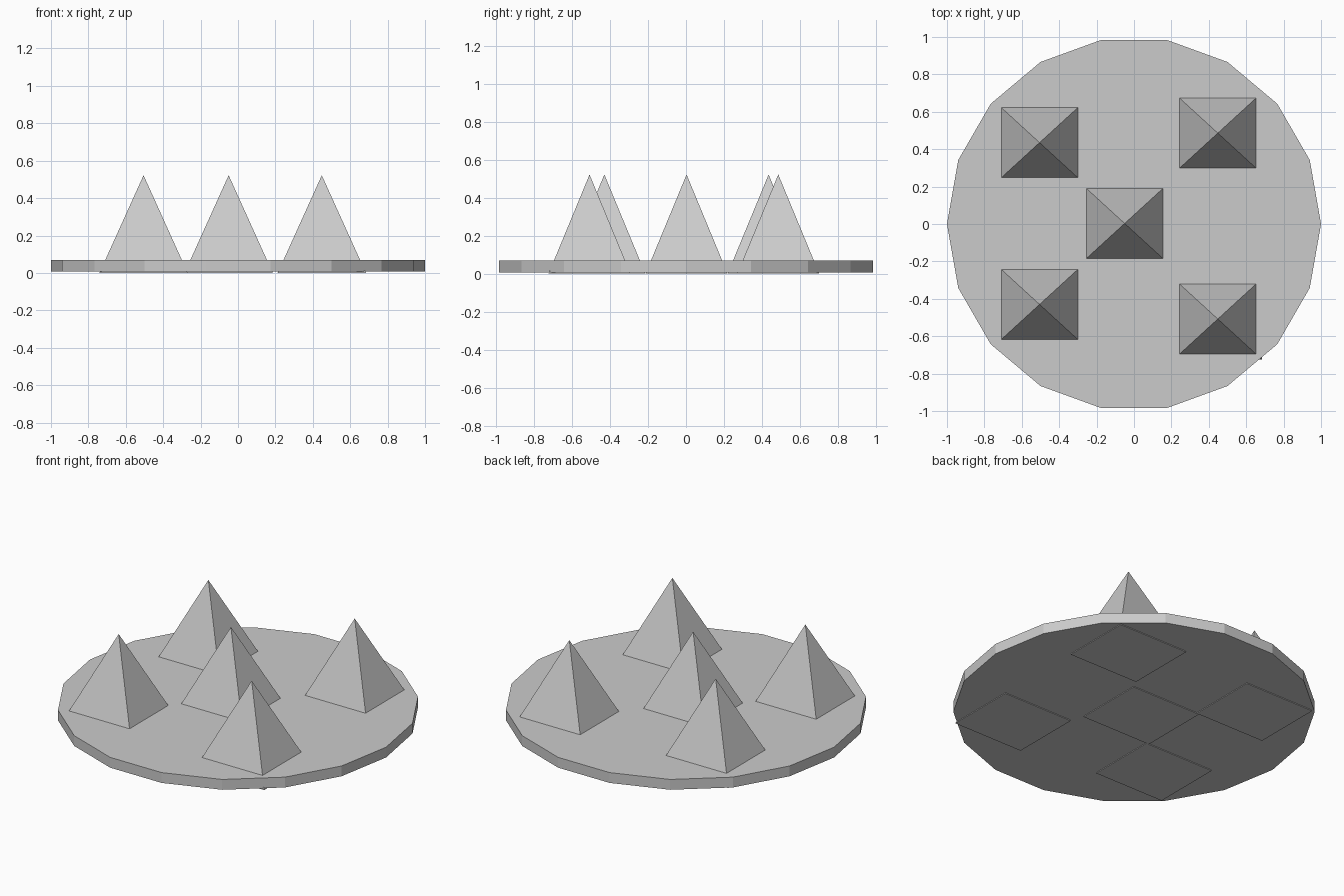
import bpy, math

if "Cube" in bpy.data.objects:
    bpy.data.objects.remove(bpy.data.objects["Cube"])

# Round 18-sided base plate
bpy.ops.mesh.primitive_cylinder_add(vertices=18, radius=1, depth=0.063,
                                    location=(0, 0, 0.0385), rotation=(0, 0, math.pi / 2))
bpy.context.object.name = "base_plate"


def spike(name, x, y, half_x=0.236, half_y=0.216, height=0.522):
    """Four-sided pyramid passing through the plate."""
    corners = [(-half_x, -half_y, 0), (half_x, -half_y, 0),
               (half_x, half_y, 0), (-half_x, half_y, 0), (0, 0, height)]
    faces = [(3, 2, 1, 0), (0, 1, 4), (1, 2, 4), (2, 3, 4), (3, 0, 4)]
    mesh = bpy.data.meshes.new(name)
    mesh.from_pydata(corners, [], faces)
    obj = bpy.data.objects.new(name, mesh)
    obj.location = (x, y, 0)
    bpy.context.collection.objects.link(obj)


# Five spikes: one in the middle, four around it
spike("spike_center", -0.05, 0.003)
spike("spike_back_right", 0.448, 0.486)
spike("spike_back_left", -0.505, 0.435)
spike("spike_front_left", -0.505, -0.43)
spike("spike_front_right", 0.448, -0.508)
